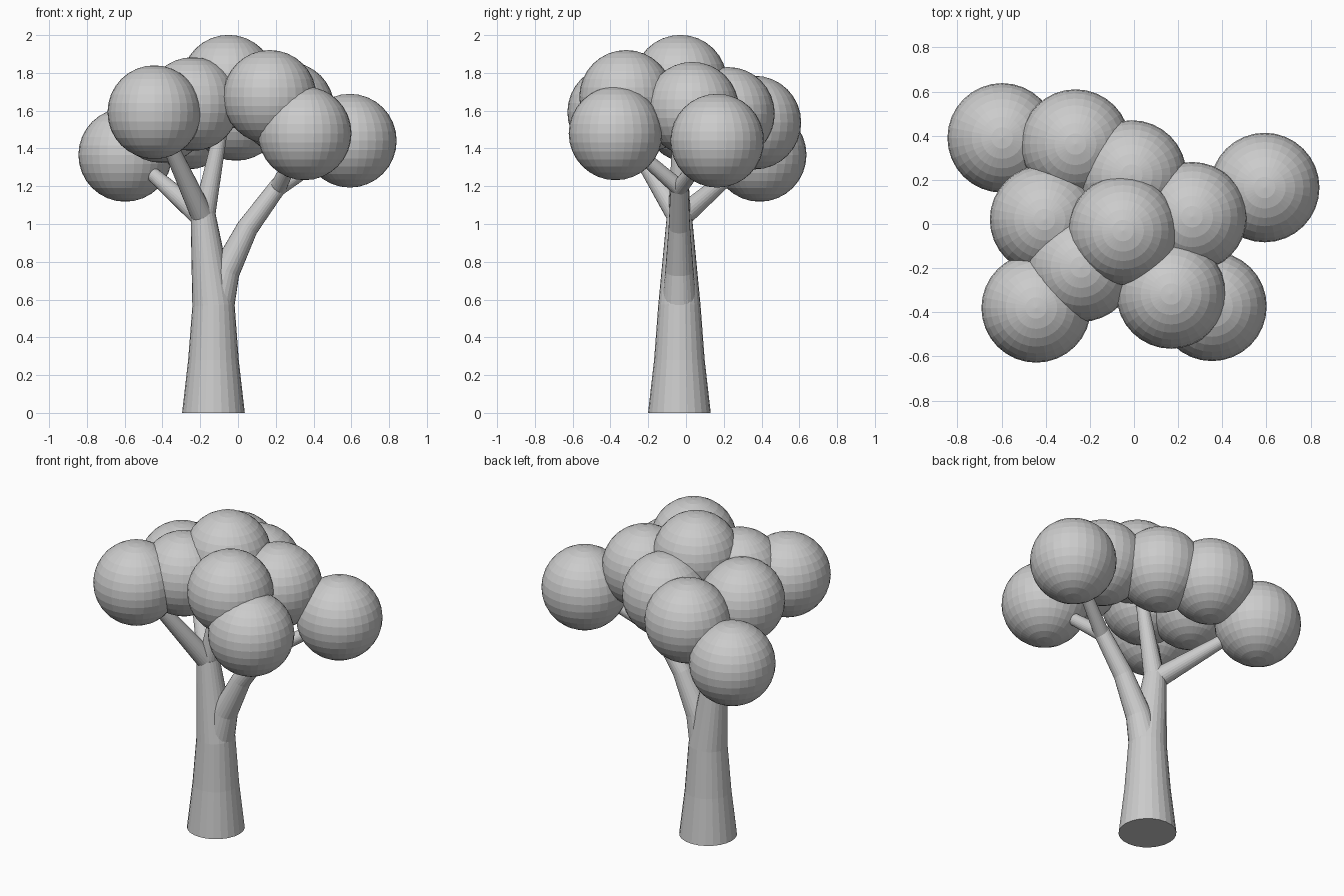
import bpy, bmesh, math
from mathutils import Vector

if "Cube" in bpy.data.objects:
    bpy.data.objects.remove(bpy.data.objects["Cube"])

SIDES = 24


def tube(name, points):
    """Tapered closed tube through (x, y, z, radius) points."""
    bm = bmesh.new()
    pos = [Vector(p[:3]) for p in points]
    rings = []
    for i, p in enumerate(points):
        t = Vector((0, 0, 0))
        if i > 0:
            t += (pos[i] - pos[i - 1]).normalized()
        if i < len(pos) - 1:
            t += (pos[i + 1] - pos[i]).normalized()
        t.normalize()
        u = Vector((0, 1, 0)).cross(t).normalized()
        v = t.cross(u)
        rings.append([bm.verts.new(pos[i] + p[3] * (
            u * math.cos(2 * math.pi * k / SIDES) + v * math.sin(2 * math.pi * k / SIDES)))
            for k in range(SIDES)])
    for a, b in zip(rings, rings[1:]):
        for k in range(SIDES):
            n = (k + 1) % SIDES
            bm.faces.new((a[k], a[n], b[n], b[k]))
    bm.faces.new(rings[0][::-1])
    bm.faces.new(rings[-1])
    bmesh.ops.recalc_face_normals(bm, faces=bm.faces)
    me = bpy.data.meshes.new(name)
    bm.to_mesh(me)
    bm.free()
    bpy.context.collection.objects.link(bpy.data.objects.new(name, me))


# Trunk, rising into the left limb
Y = -0.035
tube("trunk", [(-0.13, Y, 0, 0.166), (-0.13, Y, 0.28, 0.134),
               (-0.13, Y, 0.57, 0.112), (-0.185, Y, 1.05, 0.066)])
# Right limb and its two branches
tube("right_limb", [(-0.115, Y, 0.56, 0.095), (-0.065, Y, 0.75, 0.075),
                    (0.05, Y, 0.98, 0.057), (0.22, Y, 1.21, 0.046)])
tube("right_back_branch", [(0.21, Y, 1.19, 0.044), (0.50, 0.11, 1.38, 0.032)])
tube("right_front_branch", [(0.21, Y, 1.19, 0.044), (0.32, -0.29, 1.41, 0.032)])
# Three branches off the left limb
fork = (-0.183, Y, 1.03, 0.06)
tube("left_back_branch", [fork, (-0.51, 0.30, 1.315, 0.032)])
tube("left_front_branch", [fork, (-0.39, -0.31, 1.48, 0.038)])
tube("centre_branch", [fork, (-0.07, Y, 1.6, 0.03)])

# Foliage balls
balls = [(-0.597, 0.39, 1.366), (-0.265, 0.362, 1.537), (-0.24, -0.195, 1.635),
         (-0.443, -0.38, 1.592), (-0.405, 0.02, 1.572), (-0.01, 0.222, 1.583),
         (-0.05, -0.03, 1.753), (0.168, -0.317, 1.673), (0.353, -0.373, 1.48),
         (0.263, 0.033, 1.61), (0.592, 0.165, 1.441)]
for i, c in enumerate(balls):
    bpy.ops.mesh.primitive_uv_sphere_add(segments=32, ring_count=16, radius=0.248, location=c)
    bpy.context.object.name = f"foliage_{i + 1}"
